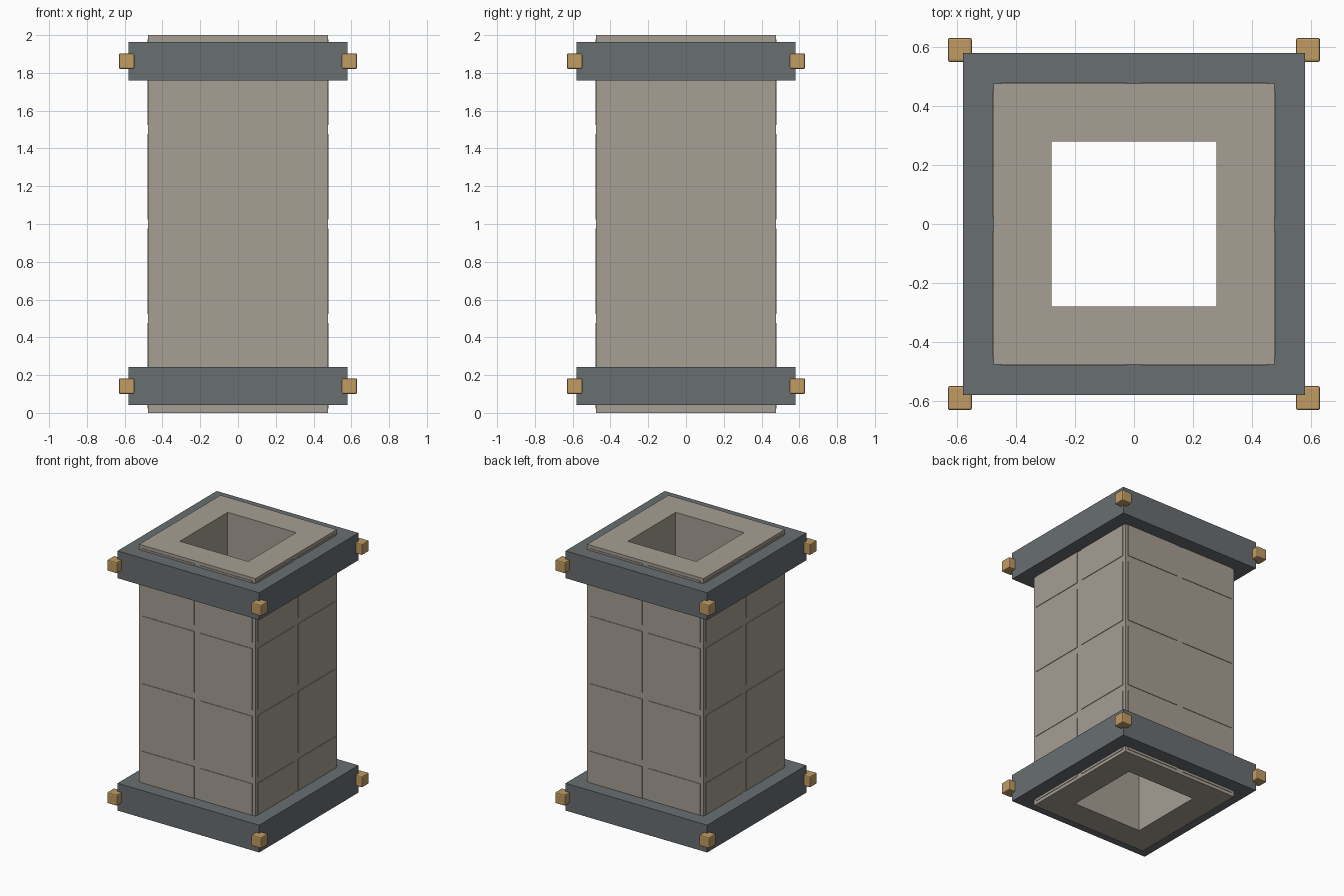
import bpy
import bmesh
from mathutils import Matrix, Vector

cube = bpy.data.objects.get("Cube")
if cube:
    bpy.data.objects.remove(cube, do_unlink=True)


def material(name, rgb):
    m = bpy.data.materials.new(name)
    m.use_nodes = True
    m.diffuse_color = (*rgb, 1)
    m.node_tree.nodes["Principled BSDF"].inputs["Base Color"].default_value = (*rgb, 1)
    return m


STONE = material("warm_stone", (0.381, 0.342, 0.292))
IRON = material("slate_iron", (0.138, 0.156, 0.165))
BRASS = material("tan_brass", (0.527, 0.328, 0.127))


def make_object(name, bm, mat):
    bmesh.ops.recalc_face_normals(bm, faces=bm.faces)
    mesh = bpy.data.meshes.new(name)
    bm.to_mesh(mesh)
    bm.free()
    mesh.materials.append(mat)
    ob = bpy.data.objects.new(name, mesh)
    bpy.context.collection.objects.link(ob)
    return ob


def add_box(bm, center, size, turn=Matrix()):
    mat = turn @ Matrix.Translation(center) @ Matrix.Diagonal((*size, 1))
    bmesh.ops.create_cube(bm, size=1, matrix=mat)


def square_tube(name, outer, inner, z0, z1, mat):
    """Square ring: four loops bridged around."""
    bm = bmesh.new()
    corners = [(-1, -1), (1, -1), (1, 1), (-1, 1)]
    section = [(outer, z0), (outer, z1), (inner, z1), (inner, z0)]
    loops = [[bm.verts.new((x * r, y * r, z)) for x, y in corners] for r, z in section]
    for i in range(4):
        a, b = loops[i], loops[(i + 1) % 4]
        for j in range(4):
            k = (j + 1) % 4
            bm.faces.new((a[j], a[k], b[k], b[j]))
    return make_object(name, bm, mat)


# Hollow stone shaft
CORE, FACE, HEIGHT = 0.476, 0.48, 2.0
square_tube("shaft", CORE, 0.28, 0, HEIGHT, STONE)

# Slightly raised panels, two columns by four rows on each side
GAP = 0.047
bm = bmesh.new()
for side in range(4):
    turn = Matrix.Rotation(side * 1.5707963, 4, "Z")
    for col in (-0.5, 0.5):
        for row in range(4):
            center = Vector((col * CORE, -(FACE + CORE) / 2, (row + 0.5) * HEIGHT / 4))
            add_box(bm, center, (CORE - GAP, FACE - CORE, HEIGHT / 4 - GAP), turn)
make_object("wall_panels", bm, STONE)

# Iron bands with a brass stud on every corner
for label, z in (("lower", 0.142), ("upper", 1.862)):
    square_tube(label + "_band", 0.58, 0.47, z - 0.101, z + 0.101, IRON)
    bm = bmesh.new()
    for sx in (-1, 1):
        for sy in (-1, 1):
            add_box(bm, (sx * 0.59, sy * 0.59, z), (0.082, 0.082, 0.082))
    studs = make_object(label + "_corner_studs", bm, BRASS)
    bevel = studs.modifiers.new("soft_edges", "BEVEL")
    bevel.width = 0.008
    bevel.segments = 2
